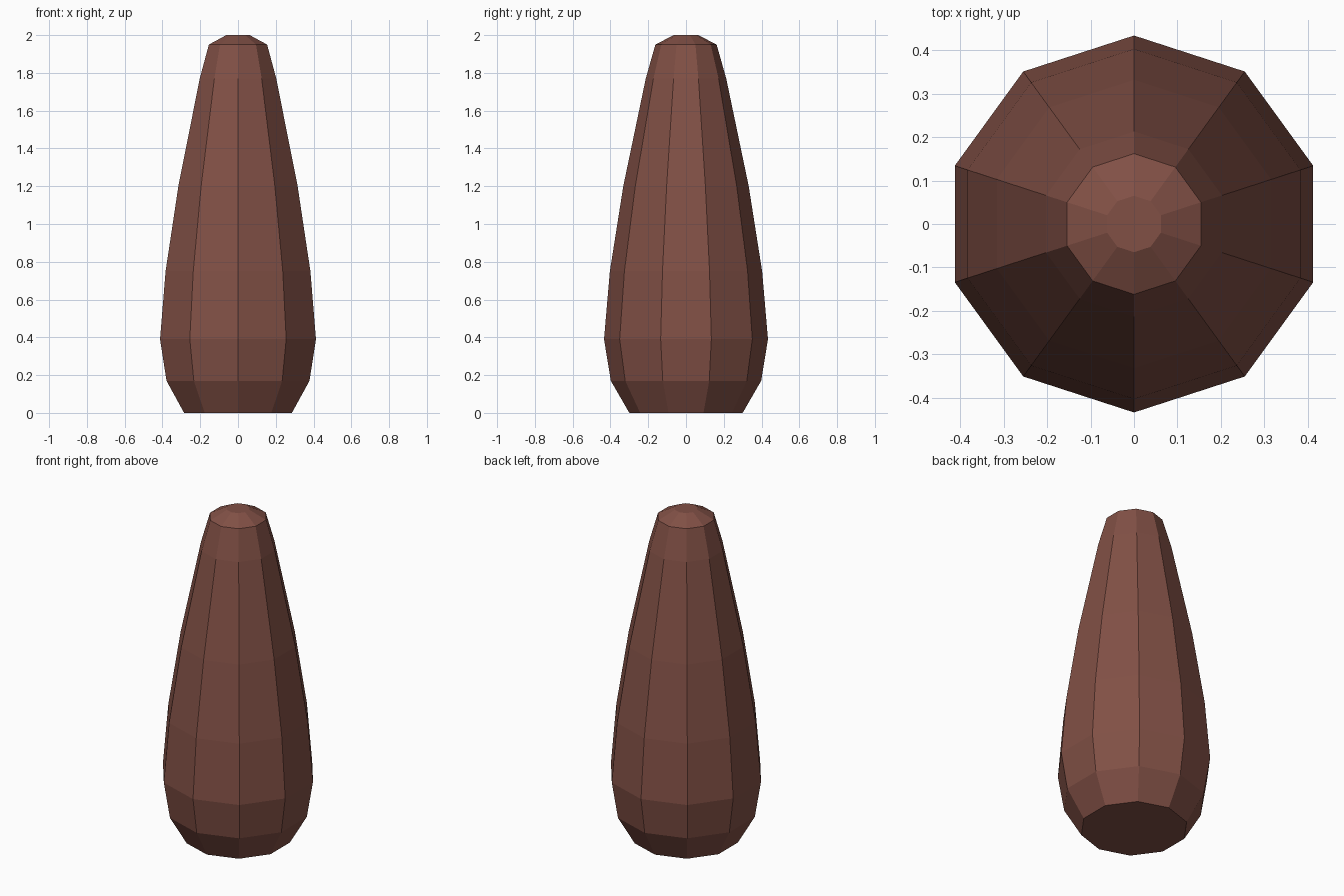
import bpy, bmesh, math

if "Cube" in bpy.data.objects:
    bpy.data.objects.remove(bpy.data.objects["Cube"])

SIDES = 10
# profile: (corner radius, height)
PROFILE = [(0.30, 0.0), (0.398, 0.17), (0.434, 0.39), (0.403, 0.75),
           (0.332, 1.20), (0.213, 1.77), (0.162, 1.95), (0.065, 2.0)]

# material
brown = bpy.data.materials.new("reddish_brown")
brown.diffuse_color = (0.22, 0.08, 0.06, 1.0)
brown.use_nodes = True
brown.node_tree.nodes["Principled BSDF"].inputs["Base Color"].default_value = brown.diffuse_color

# ten-sided tapered body, with a corner pointing to +y
bm = bmesh.new()
rings = []
for r, z in PROFILE:
    ring = []
    for i in range(SIDES):
        a = math.pi / 2 + 2 * math.pi * i / SIDES
        ring.append(bm.verts.new((r * math.cos(a), r * math.sin(a), z)))
    rings.append(ring)
for low, high in zip(rings, rings[1:]):
    for i in range(SIDES):
        j = (i + 1) % SIDES
        bm.faces.new((low[i], low[j], high[j], high[i]))

# flat base and tip
bm.faces.new(rings[0][::-1])
bm.faces.new(rings[-1])

mesh = bpy.data.meshes.new("tapered_body")
bm.to_mesh(mesh)
bm.free()
mesh.materials.append(brown)
body = bpy.data.objects.new("tapered_body", mesh)
bpy.context.collection.objects.link(body)
